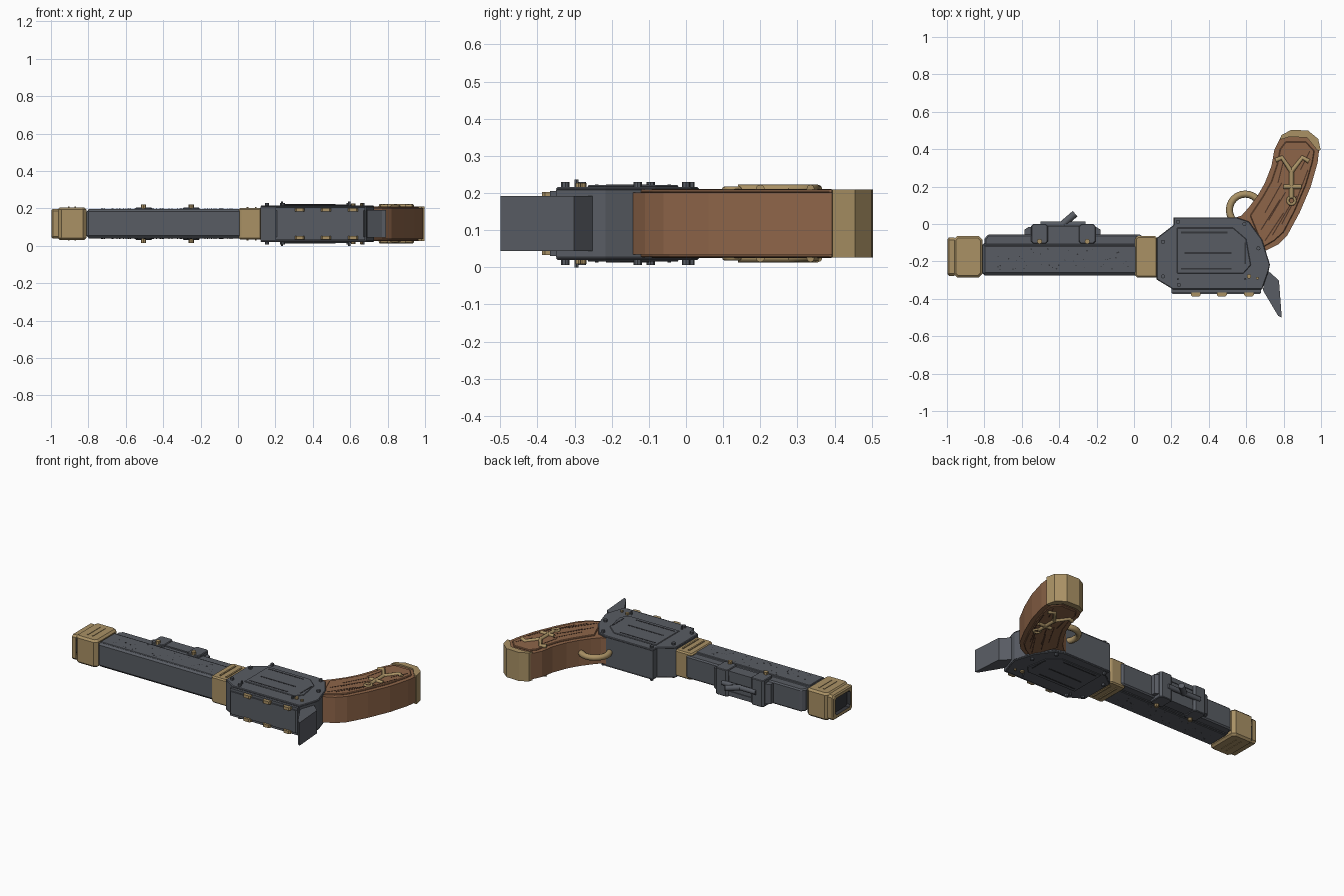
import bpy, bmesh, math, random
from mathutils import Vector

if "Cube" in bpy.data.objects:
    bpy.data.objects.remove(bpy.data.objects["Cube"])

random.seed(4)
C = 0.118  # height of the mid plane; both faces mirror about it


def mat(name, rgb):
    m = bpy.data.materials.new(name)
    m.diffuse_color = (*rgb, 1)
    m.use_nodes = True
    m.node_tree.nodes["Principled BSDF"].inputs["Base Color"].default_value = m.diffuse_color
    return m


STEEL = mat("steel grey", (0.098, 0.107, 0.125))
DARK = mat("dark steel", (0.035, 0.037, 0.043))
BRASS = mat("brass", (0.40, 0.285, 0.13))
WOOD = mat("brown wood", (0.27, 0.13, 0.066))
GROOVE = mat("dark wood", (0.075, 0.035, 0.02))


def finish(name, bm, m, bevel=0):
    bmesh.ops.recalc_face_normals(bm, faces=bm.faces)
    me = bpy.data.meshes.new(name)
    bm.to_mesh(me)
    bm.free()
    me.materials.append(m)
    ob = bpy.data.objects.new(name, me)
    bpy.context.collection.objects.link(ob)
    if bevel:
        b = ob.modifiers.new("bevel", 'BEVEL')
        b.width, b.segments, b.limit_method = bevel, 1, 'ANGLE'
        b.angle_limit = math.radians(50)
    return ob


def add_prism(bm, pts, z0, z1):
    a = [bm.verts.new((x, y, z0)) for x, y in pts]
    b = [bm.verts.new((x, y, z1)) for x, y in pts]
    bm.faces.new(a[::-1])
    bm.faces.new(b)
    for i in range(len(a)):
        j = (i + 1) % len(a)
        bm.faces.new((a[i], a[j], b[j], b[i]))


def prism(name, pts, half, m, bevel=0):
    """Outline extruded evenly about the mid plane."""
    bm = bmesh.new()
    add_prism(bm, pts, C - half, C + half)
    return finish(name, bm, m, bevel)


def rect(x0, x1, y0, y1, c=0):
    if not c:
        return [(x0, y0), (x1, y0), (x1, y1), (x0, y1)]
    return [(x0 + c, y0), (x1 - c, y0), (x1, y0 + c), (x1, y1 - c),
            (x1 - c, y1), (x0 + c, y1), (x0, y1 - c), (x0, y0 + c)]


def plates(name, outlines, h0, h1, m, bevel=0):
    """Outlines raised on both faces, from h0 to h1 off the mid plane."""
    bm = bmesh.new()
    for pts in outlines:
        add_prism(bm, pts, C + h0, C + h1)
        add_prism(bm, pts, C - h1, C - h0)
    return finish(name, bm, m, bevel)


def strip(p, q, w):
    a, b = Vector(p), Vector(q)
    n = (b - a).normalized()
    n = Vector((-n.y, n.x)) * w / 2
    return [tuple(v) for v in (a + n, a - n, b - n, b + n)]


def disc(x, y, r, n=8):
    return [(x + r * math.cos(t * math.tau / n), y + r * math.sin(t * math.tau / n)) for t in range(n)]


def tube(name, paths, r, m, cyclic=False):
    cu = bpy.data.curves.new(name, 'CURVE')
    cu.dimensions, cu.bevel_depth, cu.bevel_resolution = '3D', r, 2
    cu.use_fill_caps = True
    for path in paths:
        s = cu.splines.new('POLY')
        s.points.add(len(path) - 1)
        for pt, co in zip(s.points, path):
            pt.co = (*co, 1)
        s.use_cyclic_u = cyclic
    cu.materials.append(m)
    ob = bpy.data.objects.new(name, cu)
    bpy.context.collection.objects.link(ob)
    return ob


# Barrel: main block, upper rib and raised side panels
prism("barrel", rect(-0.81, 0.02, -0.275, -0.1), 0.076, STEEL, 0.012)
prism("barrel_rib", [(-0.80, -0.12), (0.05, -0.12), (0.05, -0.07), (0.03, -0.055),
                     (-0.78, -0.055), (-0.80, -0.08)], 0.072, STEEL, 0.008)
plates("barrel_panel", [rect(-0.80, 0.01, -0.262, -0.118)], 0.07, 0.080, STEEL, 0.003)
pits = []
for i in range(44):
    pits.append(disc(random.uniform(-0.76, -0.03), random.uniform(-0.25, -0.13), random.uniform(0.002, 0.005), 6))
plates("barrel_pits", pits, 0.079, 0.0808, DARK)

# Muzzle with a recessed bore
prism("muzzle_block", rect(-0.965, -0.81, -0.287, -0.063, 0.02), 0.088, BRASS, 0.012)
bm = bmesh.new()
rings = []
for x, inset in ((-0.96, 0), (-0.99, 0), (-0.997, 0.008), (-0.997, 0.026), (-0.975, 0.03)):
    y0, y1, h, c = -0.277 + inset, -0.073 - inset, 0.08 - inset, 0.012
    rings.append([bm.verts.new((x, y, C + z)) for y, z in rect(y0, y1, -h, h, c)])
for a, b in zip(rings, rings[1:]):
    for i in range(8):
        bm.faces.new((a[i], a[(i + 1) % 8], b[(i + 1) % 8], b[i]))
bm.faces.new(rings[-1])
bore = finish("muzzle_lip", bm, BRASS)
bore.data.materials.append(DARK)
for f in bore.data.polygons:
    f.material_index = int(max(bore.data.vertices[v].co.x for v in f.vertices) > -0.98
                           and min(abs(bore.data.vertices[v].co.z - C) for v in f.vertices) < 0.052
                           and f.center.x > -0.99 and abs(f.center.z - C) < 0.06
                           and -0.255 < f.center.y < -0.095)
plates("muzzle_ridges", [rect(x, x + 0.008, -0.24, -0.11) for x in (-0.91, -0.875)], 0.085, 0.091, BRASS)

# Collar between barrel and receiver
prism("collar", [(0.005, -0.277), (0.02, -0.287), (0.125, -0.287), (0.125, -0.072), (0.11, -0.065),
                 (0.02, -0.065), (0.005, -0.075)], 0.085, BRASS, 0.008)
plates("collar_ridges", [rect(x, x + 0.01, -0.255, -0.1) for x in (0.045, 0.09)], 0.08, 0.090, BRASS)

# Receiver body with overhanging side plates
OUT = [(0.212, 0.035), (0.55, 0.035), (0.615, 0.013), (0.685, -0.083), (0.727, -0.217), (0.72, -0.25),
       (0.685, -0.35), (0.21, -0.35), (0.121, -0.297), (0.121, -0.075), (0.212, -0.005)]
prism("receiver", OUT, 0.09, STEEL)
MID = Vector((0.43, -0.16))


def shrunk(k):
    return [tuple(MID + (Vector(p) - MID) * k) for p in OUT]


plates("receiver_plate", [shrunk(1.0)], 0.088, 0.098, STEEL, 0.004)
plates("receiver_inner_plate", [[(0.23, -0.02), (0.53, -0.02), (0.60, -0.08), (0.625, -0.22), (0.585, -0.265),
                                 (0.23, -0.265)]], 0.097, 0.103, STEEL, 0.003)
plates("receiver_slots", [strip((0.25, -0.045), (0.50, -0.045), 0.009), strip((0.25, -0.24), (0.52, -0.24), 0.009),
                          strip((0.27, -0.155), (0.52, -0.155), 0.01), strip((0.595, -0.1), (0.595, -0.215), 0.009)],
       0.102, 0.1045, DARK)
plates("receiver_rivets", [disc(x, y, 0.011) for x, y in
       ((0.155, -0.095), (0.155, -0.28), (0.235, 0.012), (0.59, 0), (0.665, -0.13), (0.24, -0.325))],
       0.095, 0.112, STEEL)
plates("screw_tips", [disc(x, y, 0.006, 6) for x, y in ((0.235, -0.295), (0.595, -0.295))], 0.095, 0.118, STEEL)
plates("brass_rivets", [disc(0.615, -0.28, 0.012), disc(0.66, -0.29, 0.008)], 0.095, 0.109, BRASS)

# Lower cover held by brass clips
prism("lower_cover", rect(0.20, 0.68, -0.374, -0.34, 0.008), 0.072, STEEL)
prism("lower_cover_edge", rect(0.20, 0.68, -0.366, -0.34), 0.088, STEEL)
clips = [rect(x - 0.026, x + 0.026, -0.388, -0.352, 0.008) for x in (0.33, 0.47, 0.615)]
plates("cover_clips", clips, 0.066, 0.085, BRASS)

# Hammer spur
prism("hammer", [(0.70, -0.235), (0.775, -0.302), (0.79, -0.5), (0.77, -0.49), (0.69, -0.355)], 0.074, STEEL)

# Breech bracket with clamp bands, pegs and lever
prism("breech_bracket", [(-0.585, -0.07), (-0.18, -0.07), (-0.18, -0.03), (-0.20, -0.017),
                         (-0.565, -0.017), (-0.585, -0.03)], 0.064, STEEL)
for x in (-0.505, -0.25):
    prism("clamp_band", rect(x - 0.045, x + 0.045, -0.105, 0.0, 0.012), 0.086, STEEL, 0.004)
plates("bracket_side", [rect(-0.53, -0.22, -0.085, -0.012, 0.01)], 0.05, 0.08, STEEL)
plates("clamp_pegs", [disc(x, -0.093, 0.014) for x in (-0.505, -0.25)], 0.08, 0.102, BRASS)
tube("lever_rod", [[(-0.50, -0.002, C), (-0.26, -0.002, C)]], 0.016, STEEL)
tube("lever_handle", [[(-0.385, -0.005, C), (-0.315, 0.055, C)]], 0.019, STEEL)

# Grip
GRIP = [(0.50, 0.02), (0.575, 0.045), (0.615, 0.09), (0.66, 0.15), (0.70, 0.22), (0.735, 0.31), (0.75, 0.395),
        (0.785, 0.465), (0.93, 0.465), (0.99, 0.40), (0.982, 0.33), (0.945, 0.2), (0.885, 0.06),
        (0.82, -0.06), (0.77, -0.11), (0.68, -0.155), (0.55, -0.12)]
grip = prism("grip", GRIP, 0.083, WOOD)
plates("grip_panel", [[(0.62, 0.045), (0.69, 0.15), (0.735, 0.23), (0.765, 0.32), (0.78, 0.40), (0.81, 0.44),
                       (0.92, 0.44), (0.965, 0.39), (0.955, 0.33), (0.92, 0.21), (0.86, 0.07), (0.80, -0.045),
                       (0.75, -0.09), (0.69, -0.125)]], 0.08, 0.092, WOOD, 0.004)
CUTS = [((0.70, -0.09), (0.80, 0.06)), ((0.74, -0.06), (0.84, 0.11)), ((0.68, -0.03), (0.78, 0.13)),
        ((0.70, 0.06), (0.79, 0.22)), ((0.87, 0.13), (0.93, 0.29)), ((0.77, 0.22), (0.80, 0.34)),
        ((0.89, 0.29), (0.94, 0.39)), ((0.72, 0.02), (0.81, 0.17)), ((0.79, 0.0), (0.87, 0.15))]
plates("grip_grooves", [strip(a, b, 0.006) for a, b in CUTS], 0.091, 0.0932, GROOVE)

# Brass butt cap
prism("butt_cap", [(0.78, 0.45), (0.788, 0.475), (0.84, 0.503), (0.93, 0.50), (0.985, 0.455), (0.998, 0.395),
                   (0.982, 0.392), (0.925, 0.462), (0.83, 0.466)], 0.092, BRASS)

# Branching brass inlay and small ring on each grip face
paths, rings = [], []
for s in (-1, 1):
    z = C + s * 0.092
    for path in (((0.842, 0.14), (0.842, 0.285)), ((0.80, 0.20), (0.895, 0.20)),
                 ((0.842, 0.28), (0.79, 0.355), (0.757, 0.34)), ((0.842, 0.28), (0.90, 0.355), (0.935, 0.335))):
        paths.append([(x, y, z) for x, y in path])
    rings.append([(x, y, z) for x, y in disc(0.842, 0.125, 0.02, 12)])
tube("grip_inlay", paths, 0.0125, BRASS)
tube("inlay_ring", rings, 0.008, BRASS, True)

# Trigger loop
loop = tube("trigger_loop", [[(x, y, C) for x, y in disc(0.595, 0.075, 0.085, 24)]], 0.019, BRASS, True)

# Smooth shading only on the round loop
for s in loop.data.splines:
    s.use_smooth = True
